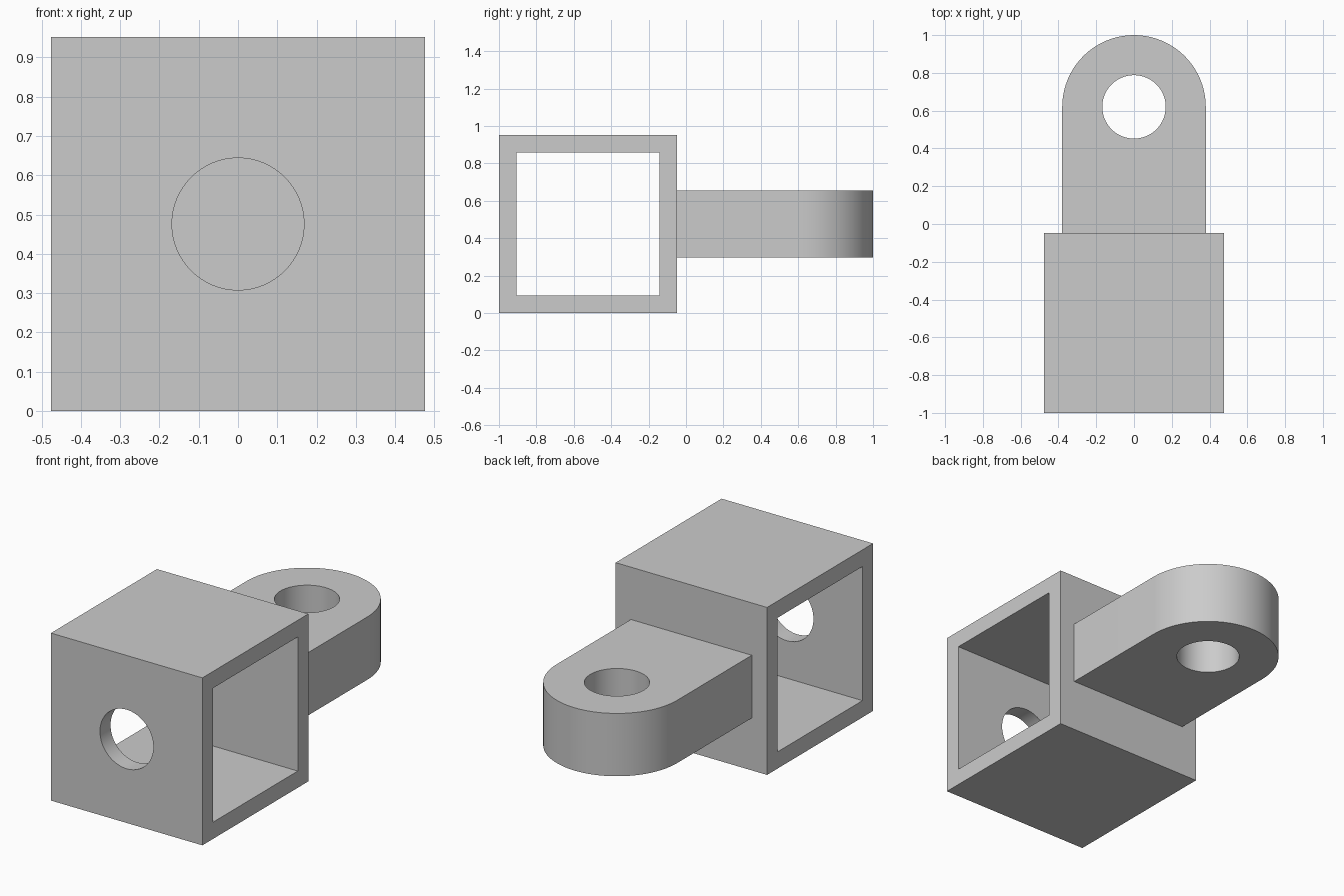
import bpy, bmesh
from math import cos, sin, pi
from mathutils import Matrix

cube = bpy.data.objects.get("Cube")
if cube:
    bpy.data.objects.remove(cube, do_unlink=True)

SIZE, WALL = 0.952, 0.095       # square tube
HALF = SIZE / 2
TUBE_Y = -1 + HALF
LUG_R, LUG_Y = 0.38, 0.62       # rounded lug
LUG_H = 0.357
HOLE_R = 0.168

grey = bpy.data.materials.new("plain grey")
grey.use_nodes = True
color = (0.6, 0.6, 0.6, 1)
grey.diffuse_color = color
grey.node_tree.nodes["Principled BSDF"].inputs["Base Color"].default_value = color


def finish(name, bm):
    bmesh.ops.recalc_face_normals(bm, faces=bm.faces)
    mesh = bpy.data.meshes.new(name)
    bm.to_mesh(mesh)
    bm.free()
    mesh.materials.append(grey)
    obj = bpy.data.objects.new(name, mesh)
    bpy.context.collection.objects.link(obj)
    return obj


def box(name, size, center):
    bm = bmesh.new()
    bmesh.ops.create_cube(bm, size=1, matrix=Matrix.Translation(center) @ Matrix.Diagonal((*size, 1)))
    return finish(name, bm)


def cylinder(name, radius, depth, center, axis_turn=0):
    bm = bmesh.new()
    bmesh.ops.create_cone(bm, cap_ends=True, segments=64, radius1=radius, radius2=radius, depth=depth,
                          matrix=Matrix.Translation(center) @ Matrix.Rotation(axis_turn, 4, "X"))
    return finish(name, bm)


def combine(obj, other, operation):
    mod = obj.modifiers.new(operation.title(), "BOOLEAN")
    mod.operation, mod.object, mod.solver = operation, other, "EXACT"
    bpy.ops.object.select_all(action="DESELECT")
    bpy.context.view_layer.objects.active = obj
    obj.select_set(True)
    bpy.ops.object.modifier_apply(modifier=mod.name)
    bpy.data.objects.remove(other, do_unlink=True)


# Square tube, open at both sides, with a round hole in the front wall
bracket = box("tube_bracket", (SIZE, SIZE, SIZE), (0, TUBE_Y, HALF))
inner = SIZE - 2 * WALL
combine(bracket, box("tube_cutter", (2, inner, inner), (0, TUBE_Y, HALF)), "DIFFERENCE")
combine(bracket, cylinder("front_hole_cutter", HOLE_R, 0.4, (0, -1, HALF), pi / 2), "DIFFERENCE")

# Rounded lug, rooted in the back wall, with an upright hole
bm = bmesh.new()
root_y = -1 + SIZE - WALL / 2
outline = [(-LUG_R, root_y), (LUG_R, root_y)]
outline += [(LUG_R * cos(i * pi / 40), LUG_Y + LUG_R * sin(i * pi / 40)) for i in range(41)]
base = bm.faces.new([bm.verts.new((x, y, HALF - LUG_H / 2)) for x, y in outline])
top = bmesh.ops.extrude_face_region(bm, geom=[base])["geom"]
bmesh.ops.translate(bm, vec=(0, 0, LUG_H), verts=[v for v in top if isinstance(v, bmesh.types.BMVert)])
lug = finish("lug", bm)
combine(lug, cylinder("lug_hole_cutter", HOLE_R, 1, (0, LUG_Y, HALF)), "DIFFERENCE")
combine(bracket, lug, "UNION")

# Round surfaces smooth, corners crisp
bpy.ops.object.shade_smooth_by_angle(angle=pi / 6)
